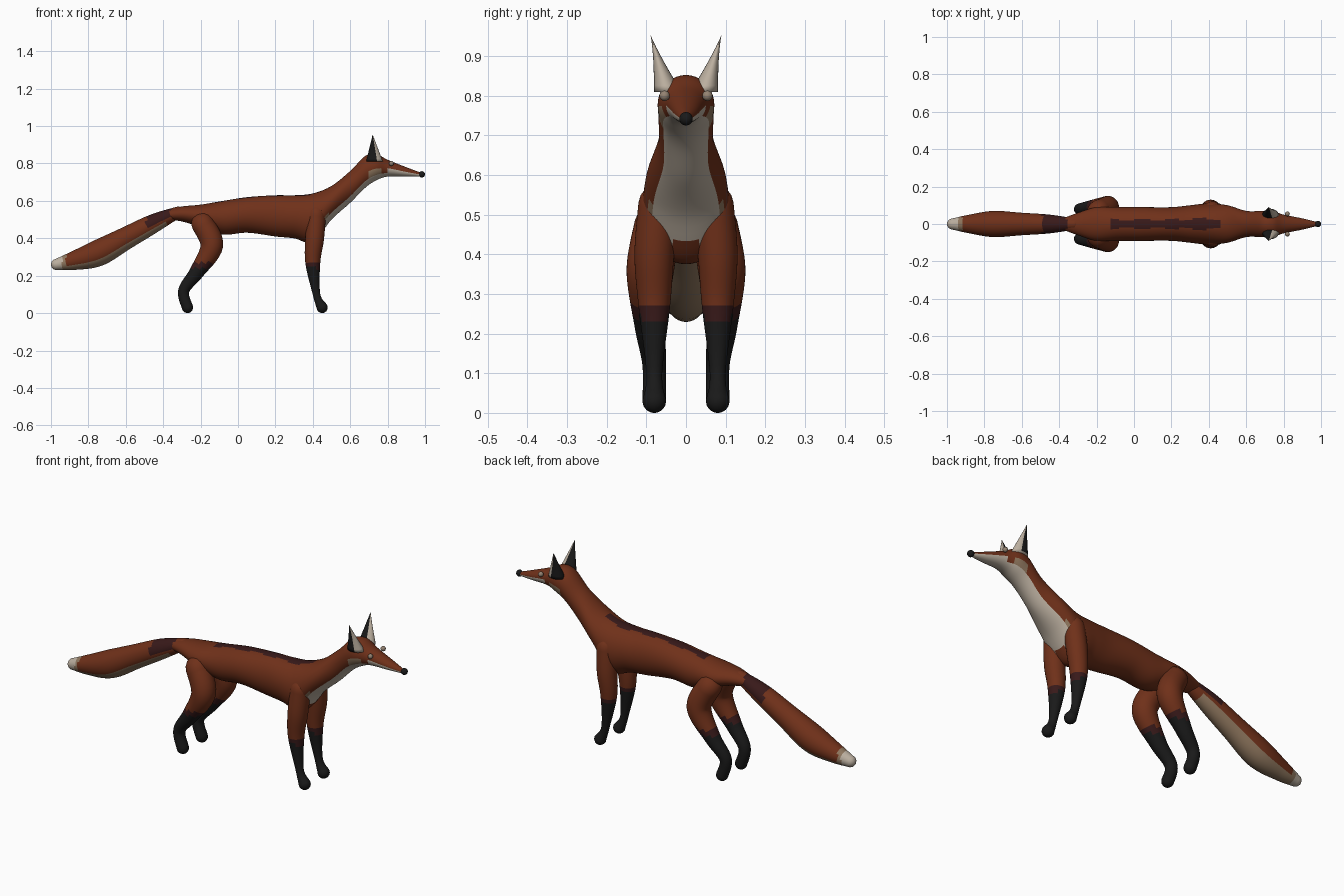
import bpy, bmesh
from math import sin, cos, tau, degrees
from mathutils import Vector

cube = bpy.data.objects.get("Cube")
if cube:
    bpy.data.objects.remove(cube, do_unlink=True)


def material(name, red, green, blue):
    mat = bpy.data.materials.new(name)
    mat.use_nodes = True
    mat.diffuse_color = (red, green, blue, 1)
    shader = mat.node_tree.nodes["Principled BSDF"]
    shader.inputs["Base Color"].default_value = mat.diffuse_color
    shader.inputs["Roughness"].default_value = .8
    return mat


russet = material("russet fur", .16, .03, .01)
cream = material("cream fur", .5, .43, .35)
tan = material("tan fur", .27, .18, .11)
maroon = material("maroon fur", .04, .01, .01)
black = material("black fur", .01, .01, .01)
eye_grey = material("eye grey", .3, .23, .17)


def spline(rows, steps=8):
    """Smooth curve through rows of numbers."""
    rows = [Vector(row) for row in rows]
    padded = [rows[0], *rows, rows[-1]]
    points = []
    for before, start, end, after in zip(padded, padded[1:], padded[2:], padded[3:]):
        for step in range(steps):
            t = step / steps
            slope_in, slope_out = (end - before) / 2, (after - start) / 2
            gap = end - start
            points.append(start + slope_in * t
                          + (gap * 3 - slope_in * 2 - slope_out) * t ** 2
                          + (slope_in + slope_out - gap * 2) * t ** 3)
    return points + [rows[-1]]


def finish(name, bm, materials):
    bmesh.ops.recalc_face_normals(bm, faces=bm.faces)
    mesh = bpy.data.meshes.new(name)
    bm.to_mesh(mesh)
    bm.free()
    for mat in materials:
        mesh.materials.append(mat)
    for polygon in mesh.polygons:
        polygon.use_smooth = True
    part = bpy.data.objects.new(name, mesh)
    bpy.context.collection.objects.link(part)


def loft(name, sections, materials, paint, sides=40):
    """Skin elliptical sections (centre, up vector, half width in y).
    paint(face centre, angle from up) picks one of the materials."""
    bm = bmesh.new()
    rings = []
    for centre, up, width in sections:
        turns = [tau * k / sides for k in range(sides)]
        rings.append([bm.verts.new(centre + up * cos(a) + Vector((0, width * sin(a), 0)))
                      for a in turns])
    for ring, following in zip(rings, rings[1:]):
        for k in range(sides):
            n = (k + 1) % sides
            face = bm.faces.new((ring[k], ring[n], following[n], following[k]))
            angle = 360 * (k + .5) / sides
            chosen = paint(face.calc_center_median(), min(angle, 360 - angle))
            face.material_index = materials.index(chosen)
    for ring in (rings[0], rings[-1]):
        neighbour = ring[0].link_faces[0].material_index
        bm.faces.new(ring).material_index = neighbour
    finish(name, bm, materials)


def dome(end, inner):
    """Shrinking points that round off the end of a limb."""
    outward = (end.xyz - inner.xyz).normalized()
    return [Vector((*(end.xyz + outward * end.w * sin(a)), end.w * cos(a)))
            for a in (.4, .8, 1.2, 1.5)]


def limb(path):
    """Round sections along a path of x, y, z, radius, with domed ends."""
    points = spline(path)
    points = dome(points[0], points[1])[::-1] + points + dome(points[-1], points[-2])
    sections = []
    for i, point in enumerate(points):
        along = points[min(i + 1, len(points) - 1)].xyz - points[max(i - 1, 0)].xyz
        up = Vector((-along.z, 0, along.x)).normalized()
        sections.append((point.xyz, up * point.w, point.w))
    return sections


def ball(name, centre, radius, mat):
    bm = bmesh.new()
    bmesh.ops.create_uvsphere(bm, u_segments=16, v_segments=10, radius=radius)
    bmesh.ops.translate(bm, verts=bm.verts, vec=centre)
    finish(name, bm, [mat])


# Body, neck and head in one skin
def paint_body(centre, angle):
    if -.12 < centre.x < .46 and angle < 15 + 3 * sin(centre.x * 40):
        return maroon
    if centre.x > .8 and angle > 90:
        return cream
    if .7 < centre.x < .77 and 95 < angle < 124:
        return tan
    if centre.x > .41 and centre.z > .43:
        if angle > 124:
            return cream
        if centre.z < .53 and angle > 115:
            return tan
    return russet


# Each row: x, top, bottom, half width
profile = [
    (-.38, .55, .5, .03),
    (-.3, .57, .49, .06),
    (-.2, .58, .46, .09),
    (-.08, .6, .42, .09),
    (.05, .62, .43, .09),
    (.2, .63, .41, .09),
    (.3, .63, .4, .1),
    (.4, .64, .38, .11),
    (.5, .68, .5, .1),
    (.6, .76, .59, .07),
    (.68, .84, .67, .07),
    (.74, .85, .71, .07),
    (.8, .82, .73, .05),
    (.9, .78, .73, .03),
    (.98, .75, .73, .01),
]
body = [(Vector((x, 0, (top + bottom) / 2)), Vector((0, 0, (top - bottom) / 2)), width)
        for x, top, bottom, width in spline(profile)]
loft("body", body, [russet, cream, tan, maroon], paint_body, sides=60)


# Tail, from tip to root
def paint_tail(centre, angle):
    if centre.x < -.94:
        return cream
    if centre.x < -.92 or (angle > 118 and centre.x < -.38):
        return tan
    if -.49 < centre.x < -.36 and angle < 100:
        return maroon
    return russet


tail = [
    (-.97, 0, .26, .03),
    (-.88, 0, .28, .05),
    (-.75, 0, .32, .07),
    (-.6, 0, .4, .06),
    (-.45, 0, .48, .05),
    (-.32, 0, .54, .03),
]
loft("tail", limb(tail), [russet, cream, tan, maroon], paint_tail)


# Legs with dark stockings
def paint_leg(centre, angle):
    if centre.z < .24:
        return black
    return maroon if centre.z < .27 else russet


legs = {
    "front_leg": [
        (.42, .07, .53, .05),
        (.41, .08, .4, .05),
        (.4, .08, .27, .04),
        (.42, .08, .1, .02),
        (.45, .08, .03, .03),
    ],
    "hind_leg": [
        (-.19, .07, .48, .06),
        (-.14, .09, .36, .06),
        (-.22, .09, .22, .04),
        (-.29, .08, .12, .03),
        (-.27, .08, .03, .03),
    ],
}
for side, word in ((1, "left"), (-1, "right")):
    for label, path in legs.items():
        mirrored = [(x, y * side, z, radius) for x, y, z, radius in path]
        loft(f"{label}_{word}", limb(mirrored), [russet, maroon, black], paint_leg)

    # Pointed ears: cream towards the front, black behind
    root = Vector((.73, .046 * side, .81))
    tip = Vector((.72, .09 * side, .955))
    ear = []
    for step in range(10):
        t = step / 9.1
        ear.append((root.lerp(tip, t), Vector((.045 * (1 - t), 0, 0)), .035 * (1 - t) ** 1.3))
    loft(f"ear_{word}", ear, [cream, black],
         lambda centre, angle: cream if angle < 72 else black)
    ball(f"eye_{word}", (.82, .054 * side, .8), .013, eye_grey)

# Nose
ball("nose", (.983, 0, .742), .017, black)
